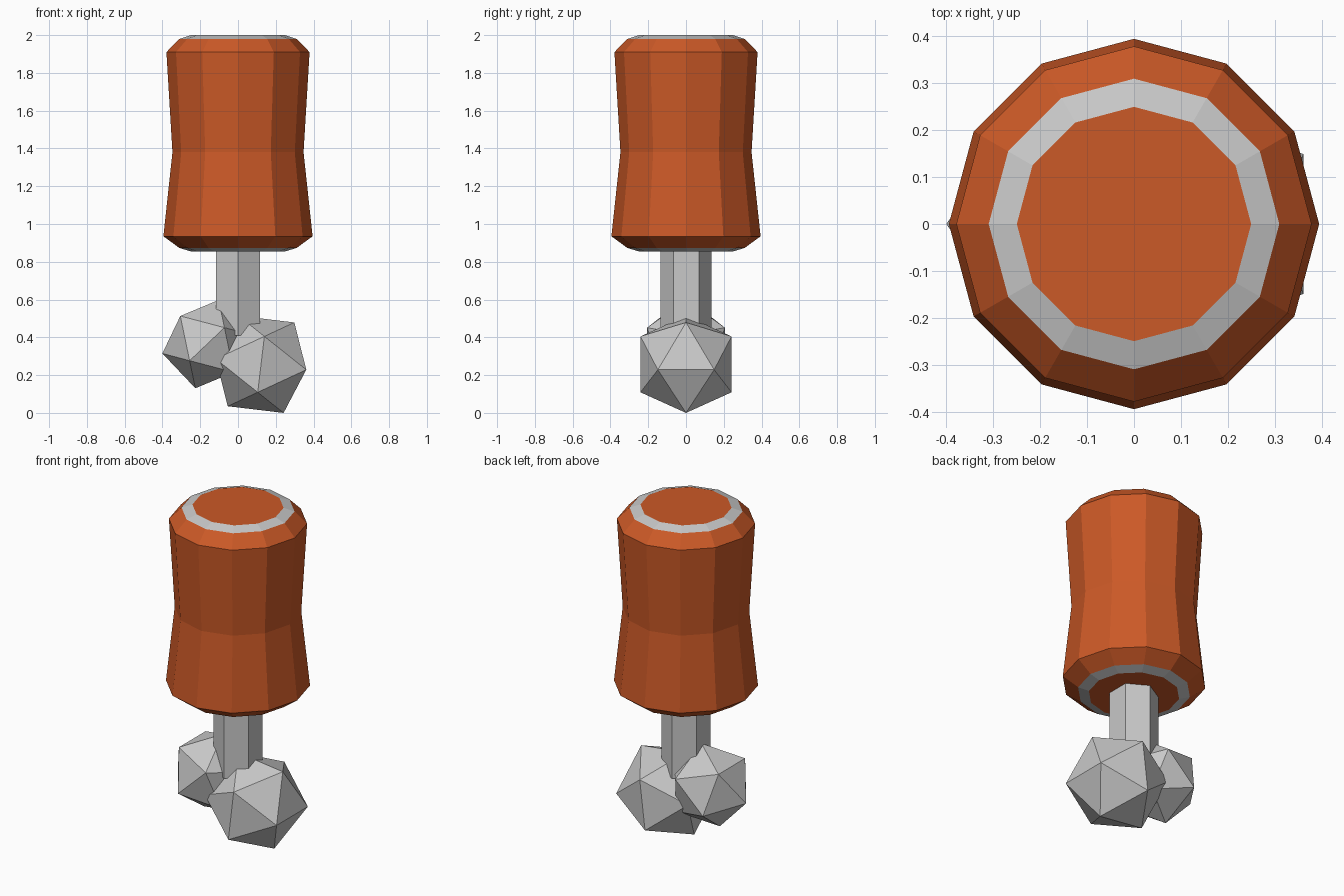
import bpy, bmesh, math
from mathutils import Vector

if "Cube" in bpy.data.objects:
    bpy.data.objects.remove(bpy.data.objects["Cube"])


def material(name, rgb):
    m = bpy.data.materials.new(name)
    m.diffuse_color = (*rgb, 1)
    m.use_nodes = True
    m.node_tree.nodes["Principled BSDF"].inputs["Base Color"].default_value = m.diffuse_color
    return m


orange = material("burnt_orange", (0.60, 0.10, 0.02))
grey = material("metal_grey", (0.58, 0.58, 0.58))


def finish(name, bm, mats):
    bmesh.ops.recalc_face_normals(bm, faces=bm.faces)
    me = bpy.data.meshes.new(name)
    bm.to_mesh(me)
    bm.free()
    for m in mats:
        me.materials.append(m)
    ob = bpy.data.objects.new(name, me)
    bpy.context.collection.objects.link(ob)
    return ob


def lathe(name, profile, sides, start, mats, bands=None):
    """Stack of (radius, z) rings with end caps; bands gives a material per band."""
    bm = bmesh.new()
    rings = []
    for r, z in profile:
        angles = [start + 2 * math.pi * i / sides for i in range(sides)]
        rings.append([bm.verts.new((r * math.cos(a), r * math.sin(a), z)) for a in angles])
    for k in range(len(rings) - 1):
        for i in range(sides):
            j = (i + 1) % sides
            f = bm.faces.new((rings[k][i], rings[k][j], rings[k + 1][j], rings[k + 1][i]))
            f.material_index = bands[k] if bands else 0
    bm.faces.new(rings[0])
    bm.faces.new(rings[-1])
    return finish(name, bm, mats)


def ball(name, cx, cz, half_edge, tilt):
    """Icosahedron, symmetric about y = 0, rolled by tilt in the xz plane."""
    phi = (1 + math.sqrt(5)) / 2
    u = Vector((math.cos(tilt), 0, math.sin(tilt)))
    w = Vector((math.sin(tilt), 0, -math.cos(tilt)))
    y = Vector((0, 1, 0))
    bm = bmesh.new()
    for a, b in ((y, w), (u, y), (w, u)):
        for s in (-1, 1):
            for t in (-1, 1):
                bm.verts.new(Vector((cx, 0, cz)) + half_edge * (s * a + t * phi * b))
    bmesh.ops.convex_hull(bm, input=bm.verts)
    return finish(name, bm, [grey])


# Waisted twelve-sided grip with a grey ring at each end
lathe("grip",
      [(0.25, 0.855), (0.31, 0.873), (0.395, 0.935), (0.347, 1.38),
       (0.379, 1.91), (0.31, 1.98), (0.25, 2.0)],
      12, 0, [orange, grey], [1, 0, 0, 0, 0, 1])

# Hexagonal shaft
lathe("shaft", [(0.135, 0.41), (0.135, 0.87)], 6, math.pi / 2, [grey])

# Two faceted balls at the foot
ball("large_ball", 0.122, 0.257, 0.149, math.radians(83.2))
ball("small_ball", -0.164, 0.364, 0.127, math.radians(43.5))
